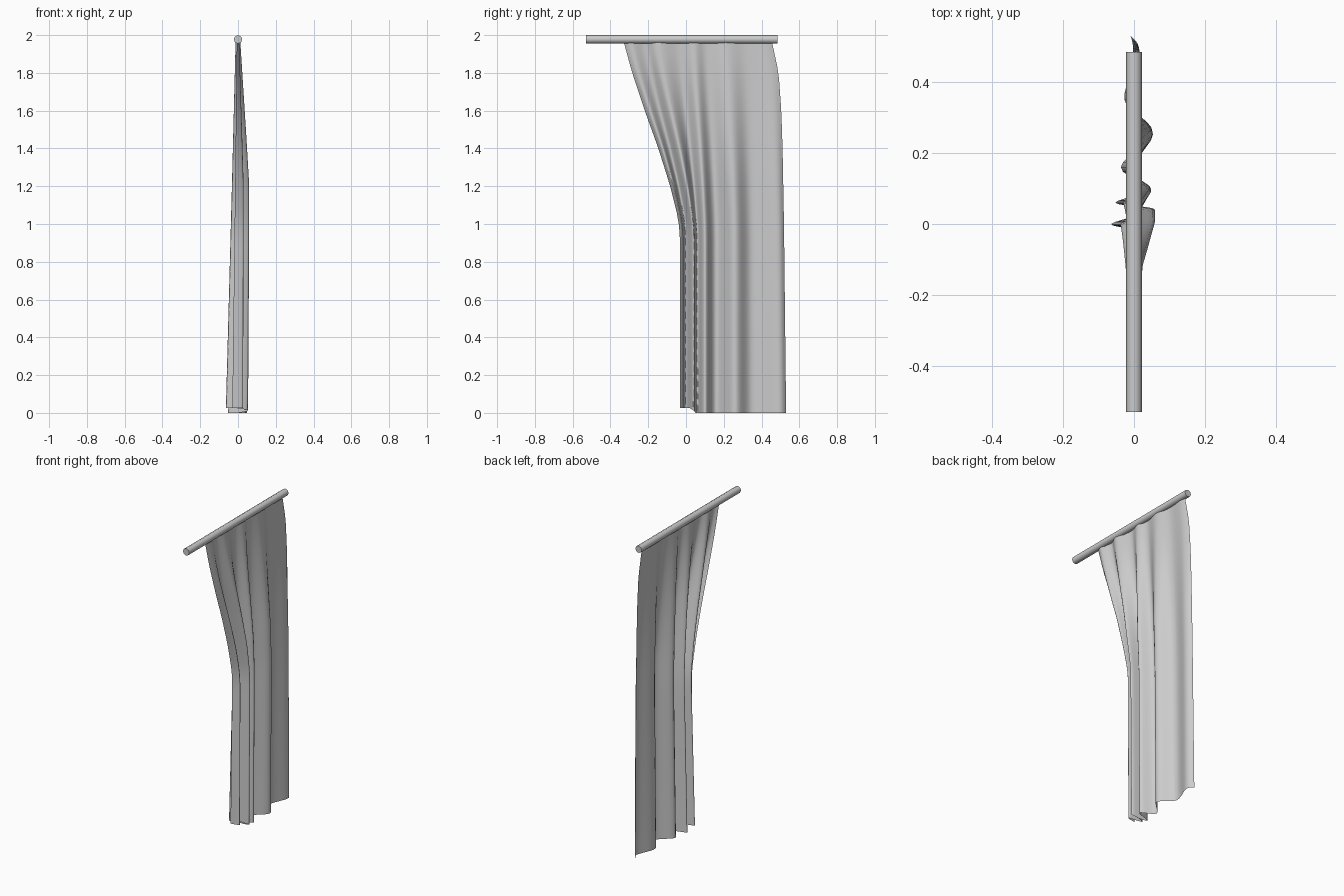
import bpy, bmesh, math

if "Cube" in bpy.data.objects:
    bpy.data.objects.remove(bpy.data.objects["Cube"])

# Pole
bpy.ops.mesh.primitive_cylinder_add(vertices=8, radius=0.0225, depth=1.015,
    location=(0, -0.0225, 1.9775), rotation=(math.pi / 2, 0, 0))
pole = bpy.context.object
pole.name = "curtain_pole"
bpy.ops.object.shade_smooth_by_angle(angle=math.radians(50))

# Pleat crests: (y at hem, x at hem, y at pole), from straight edge to gathered edge
PLEATS = [(.53, -.01, .455), (.485, .015, .41), (.35, -.027, .31), (.26, .05, .21),
          (.16, -.037, .11), (.10, .045, .04), (.06, -.052, -.04), (.04, .056, -.15),
          (0, -.064, -.22), (-.018, .028, -.29), (-.033, -.03, -.33)]
# Height tables: share of the pole spacing, and pleat depth on each side
GATHER = [(0, 0), (.93, 0), (1.0, .02), (1.05, .055), (1.2, .18), (1.4, .39),
          (1.6, .63), (1.8, .85), (1.965, 1)]
STRAIGHT = [(0, 0), (1, .15), (1.4, .25), (1.6, .34), (1.8, .53), (1.965, 1)]
DEPTH_POS = [(0, .95), (.9, 1.05), (1.2, 1.06), (1.45, .8), (1.965, .22)]
DEPTH_NEG = [(0, 1), (1.2, .5), (1.965, .2)]


def table(t, z):
    for (a, va), (b, vb) in zip(t, t[1:]):
        if z <= b:
            return va + (vb - va) * (z - a) / (b - a)
    return t[-1][1]


def spline(vals, t):
    i = min(int(t), len(vals) - 2)
    f = t - i
    p0, p1 = vals[max(i - 1, 0)], vals[i]
    p2, p3 = vals[i + 1], vals[min(i + 2, len(vals) - 1)]
    return p1 + .5 * f * (p2 - p0 + f * (2 * p0 - 5 * p1 + 4 * p2 - p3
                          + f * (3 * (p1 - p2) + p3 - p0)))


# Curtain sheet
bm = bmesh.new()
STEPS, ROWS = 6, 30
cols = (len(PLEATS) - 1) * STEPS
grid = []
for r in range(ROWS + 1):
    z = 1.965 * r / ROWS
    wg, ws = table(GATHER, z), table(STRAIGHT, z)
    ys, xs = [], []
    for i, (yh, xh, yp) in enumerate(PLEATS):
        k = min(i / 4, 1)
        ys.append(yh + (yp - yh) * (ws + (wg - ws) * k))
        xs.append(xh * table(DEPTH_POS if xh > 0 else DEPTH_NEG, z))
    row = []
    for c in range(cols + 1):
        t = c / STEPS
        lift = .025 * min(max(t - 6.5, 0), 1) * (1 - r / ROWS)
        row.append(bm.verts.new((spline(xs, t), spline(ys, t), z + lift)))
    grid.append(row)
for a, b in zip(grid, grid[1:]):
    for c in range(cols):
        bm.faces.new((a[c], b[c], b[c + 1], a[c + 1]))
mesh = bpy.data.meshes.new("curtain")
bm.to_mesh(mesh)
bm.free()
curtain = bpy.data.objects.new("curtain", mesh)
bpy.context.collection.objects.link(curtain)
for p in mesh.polygons:
    p.use_smooth = True
